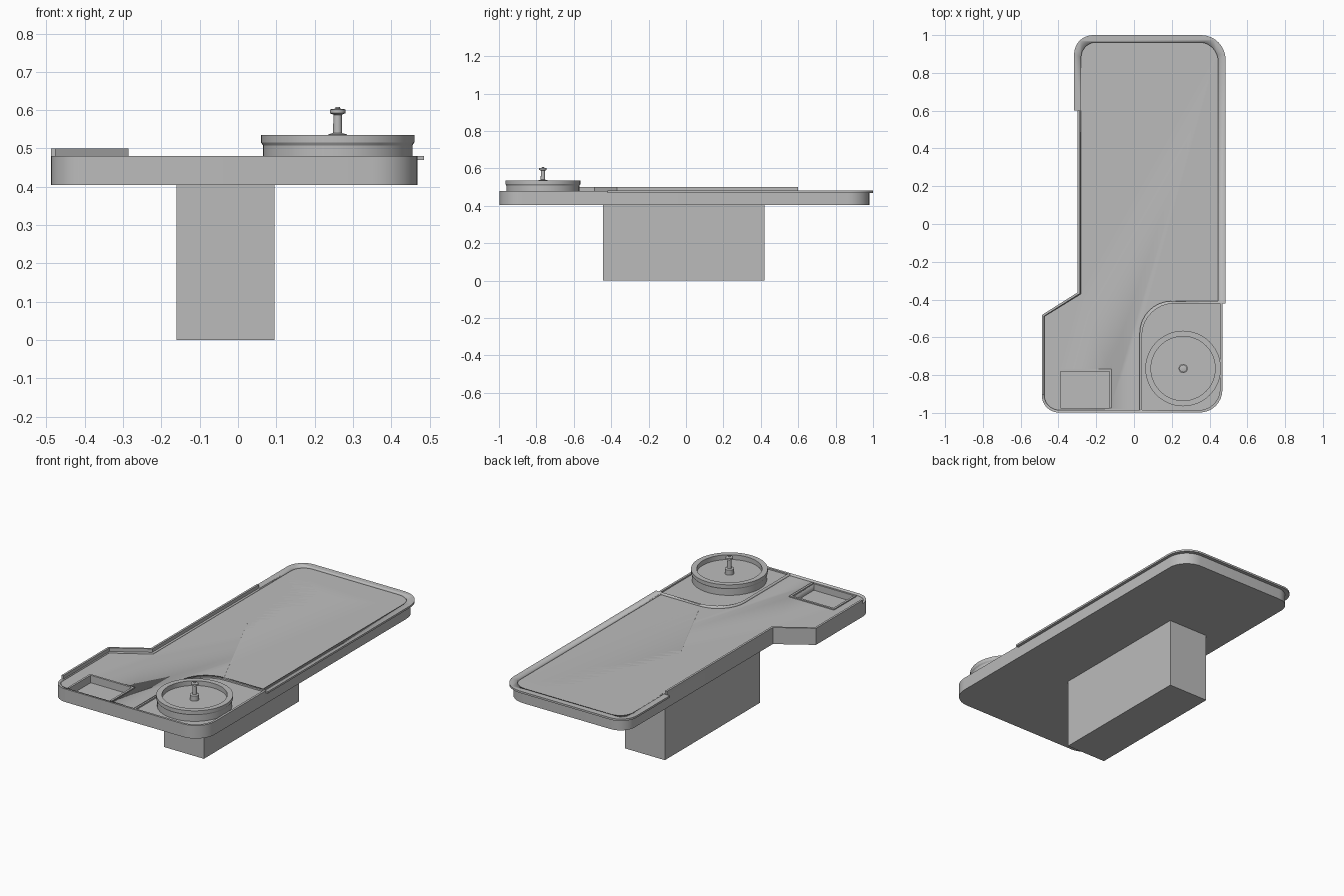
import bpy, bmesh, math

cube = bpy.data.objects.get("Cube")
if cube:
    bpy.data.objects.remove(cube)

grey = bpy.data.materials.new("plain grey")
grey.use_nodes = True
colour = (0.5, 0.5, 0.5, 1)
grey.diffuse_color = colour
grey.node_tree.nodes["Principled BSDF"].inputs["Base Color"].default_value = colour


def finish(name, bm, smooth=True):
    bmesh.ops.recalc_face_normals(bm, faces=bm.faces)
    mesh = bpy.data.meshes.new(name)
    bm.to_mesh(mesh)
    bm.free()
    mesh.materials.append(grey)
    ob = bpy.data.objects.new(name, mesh)
    bpy.context.collection.objects.link(ob)
    if smooth:
        bpy.ops.object.select_all(action="DESELECT")
        ob.select_set(True)
        bpy.context.view_layer.objects.active = ob
        bpy.ops.object.shade_smooth_by_angle(angle=math.radians(30))
    return ob


def rounded(corners, steps=8):
    """Outline from (x, y, radius) corners, each rounded by a circular arc."""
    pts = []
    for i, (x, y, r) in enumerate(corners):
        if r == 0:
            pts.append((x, y))
            continue
        ends = []
        for other in (corners[i - 1], corners[(i + 1) % len(corners)]):
            dx, dy = other[0] - x, other[1] - y
            d = math.hypot(dx, dy)
            ends.append((dx / d * r, dy / d * r))
        (ax, ay), (bx, by) = ends
        for k in range(steps + 1):
            t = math.pi / 2 * k / steps
            u, v = 1 - math.sin(t), 1 - math.cos(t)
            pts.append((x + ax * u + bx * v, y + ay * u + by * v))
    return pts


def prism(name, corners, z0, z1):
    bm = bmesh.new()
    face = bm.faces.new([bm.verts.new((x, y, z0)) for x, y in rounded(corners)])
    top = bmesh.ops.extrude_face_region(bm, geom=[face])["geom"]
    verts = [g for g in top if isinstance(g, bmesh.types.BMVert)]
    bmesh.ops.translate(bm, verts=verts, vec=(0, 0, z1 - z0))
    return finish(name, bm)


def box(name, x0, x1, y0, y1, z0, z1):
    return prism(name, [(x0, y0, 0), (x1, y0, 0), (x1, y1, 0), (x0, y1, 0)], z0, z1)


def lathe(name, profile, x, y, steps=48):
    bm = bmesh.new()
    verts = [bm.verts.new((r, 0, z)) for r, z in profile]
    edges = [bm.edges.new(pair) for pair in zip(verts, verts[1:])]
    bmesh.ops.spin(bm, geom=verts + edges, cent=(0, 0, 0), axis=(0, 0, 1),
                   angle=math.tau, steps=steps)
    bmesh.ops.remove_doubles(bm, verts=bm.verts, dist=0.0001)
    bmesh.ops.translate(bm, verts=bm.verts, vec=(x, y, 0))
    return finish(name, bm)


def cut(target, cutter):
    mod = target.modifiers.new("cut " + cutter.name, "BOOLEAN")
    mod.operation = "DIFFERENCE"
    mod.solver = "EXACT"
    mod.object = cutter
    cutter.hide_render = True
    cutter.hide_viewport = True
    cutter.display_type = "WIRE"


# Pedestal and worktop slab
box("pedestal", -0.16, 0.095, -0.445, 0.42, 0, 0.405)
slab = prism("worktop", [
    (-0.488, -0.998, 0.09), (0.468, -0.998, 0.12), (0.468, 0.98, 0.12),
    (-0.298, 0.98, 0.09), (-0.298, -0.362, 0), (-0.488, -0.482, 0)], 0.405, 0.48)

# Thin overhanging lip around the back half
lip = prism("overhanging_lip", [
    (0.2, -0.42, 0), (0.485, -0.42, 0), (0.485, 1, 0.13), (-0.317, 1, 0.1),
    (-0.317, 0.6, 0), (-0.27, 0.6, 0)], 0.47, 0.481)

# Shallow recess of the work surface, with a rim left around it
surface = prism("surface_cutter", [
    (-0.475, -0.985, 0.08), (0.03, -0.985, 0), (0.03, -0.408, 0.17),
    (0.445, -0.408, 0), (0.445, 0.962, 0.1), (-0.28, 0.962, 0.08),
    (-0.28, -0.37, 0), (-0.475, -0.49, 0)], 0.472, 0.55)
cut(slab, surface)
cut(lip, surface)

# Recessed platform under the basin
platform = prism("platform_cutter", [
    (0.042, -0.985, 0), (0.455, -0.985, 0.11), (0.455, -0.421, 0),
    (0.042, -0.421, 0.17)], 0.472, 0.55)
cut(slab, platform)

# Sunken tray with a thin frame
tray = box("tray_cutter", -0.39, -0.13, -0.975, -0.78, 0.435, 0.55)
cut(slab, tray)
for name, x0, x1, y0, y1 in (
        ("tray_frame_right", -0.402, -0.39, -0.975, -0.768),
        ("tray_frame_left", -0.13, -0.118, -0.975, -0.768),
        ("tray_frame_back", -0.39, -0.13, -0.78, -0.768)):
    box(name, x0, x1, y0, y1, 0.47, 0.478)

# Upstand along the right edge
prism("edge_upstand", [
    (-0.488, -0.905, 0), (-0.476, -0.905, 0), (-0.476, -0.488, 0),
    (-0.286, -0.368, 0), (-0.286, 0.6, 0), (-0.298, 0.6, 0),
    (-0.298, -0.362, 0), (-0.488, -0.482, 0)], 0.47, 0.5)

# Round basin with a raised rim, and the spindle in its middle
lathe("basin", [(0, 0.47), (0.195, 0.47), (0.195, 0.508), (0.2, 0.516), (0.2, 0.535),
                (0.17, 0.535), (0.17, 0.508), (0, 0.508)], 0.26, -0.765)
lathe("spindle", [(0, 0.5), (0.024, 0.5), (0.024, 0.537), (0.012, 0.54),
                  (0.011, 0.588), (0.02, 0.592), (0.02, 0.602), (0.006, 0.604),
                  (0.006, 0.608), (0, 0.608)], 0.26, -0.765, 24)
